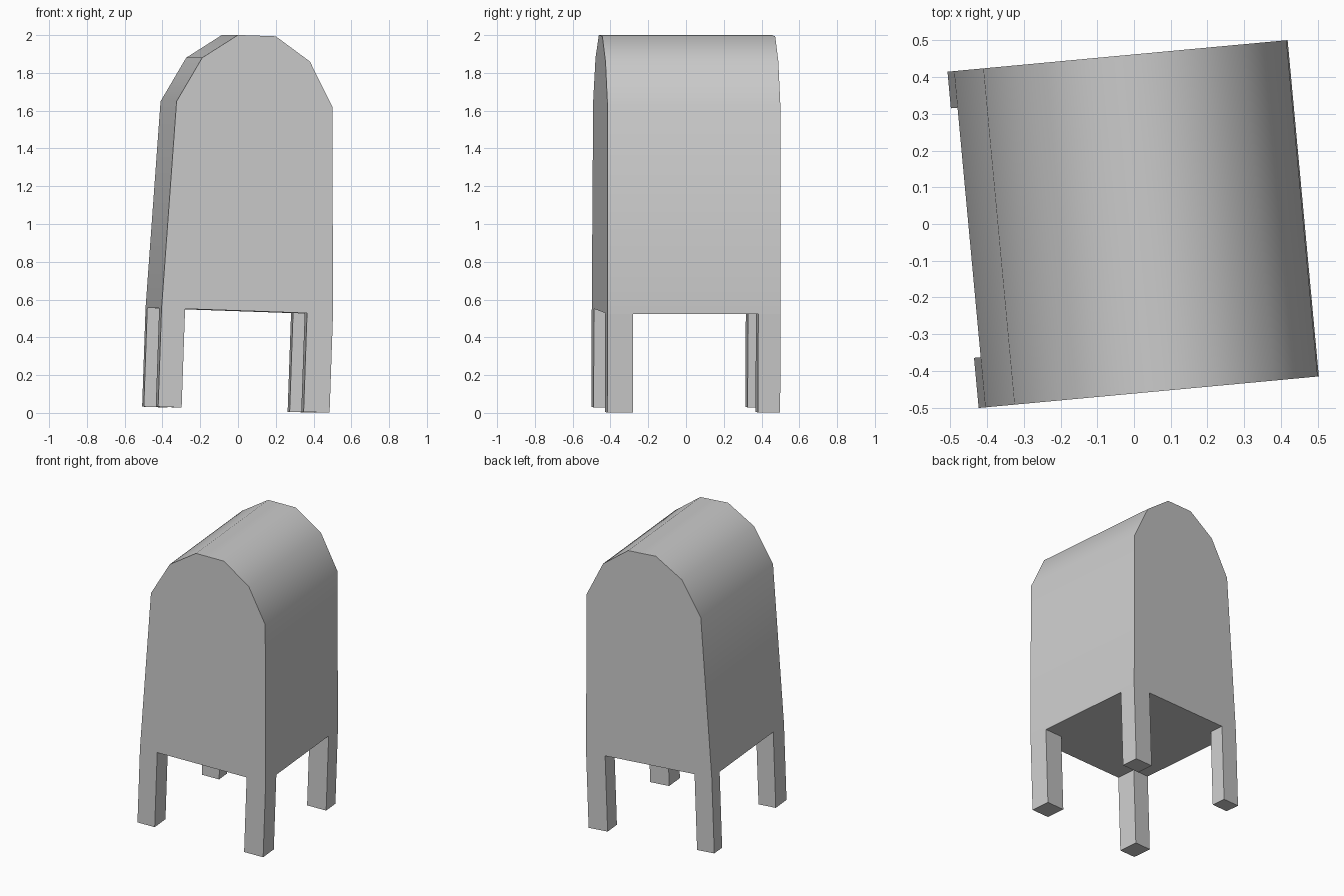
import bpy, bmesh
from math import radians

if "Cube" in bpy.data.objects:
    bpy.data.objects.remove(bpy.data.objects["Cube"])

HALF_W, HALF_D, LEG_H = 0.456, 0.4595, 0.523
LOCATION = (-0.0114, -0.001, 0.0169)
ROTATION = (0, radians(2.0), radians(5.3))   # slight lean and twist of the whole box


def extruded(name, outline, direction):
    """Flat outline pushed along a vector into a closed solid."""
    bm = bmesh.new()
    face = bm.faces.new([bm.verts.new(p) for p in outline])
    res = bmesh.ops.extrude_face_region(bm, geom=[face], use_keep_orig=True)
    moved = [g for g in res["geom"] if isinstance(g, bmesh.types.BMVert)]
    bmesh.ops.translate(bm, verts=moved, vec=direction)
    bmesh.ops.recalc_face_normals(bm, faces=bm.faces)
    mesh = bpy.data.meshes.new(name)
    bm.to_mesh(mesh)
    bm.free()
    obj = bpy.data.objects.new(name, mesh)
    bpy.context.collection.objects.link(obj)
    obj.location, obj.rotation_euler = LOCATION, ROTATION
    return obj


# Body: tapered sides with a faceted arch, mirrored half profile
half = [(HALF_W, LEG_H), (0.4145, 1.619), (0.2865, 1.8545), (0.1005, 1.9815)]
profile = half + [(-x, z) for x, z in reversed(half)]
body = extruded("mailbox_body", [(x, -HALF_D, z) for x, z in profile],
                (0, 2 * HALF_D, 0))

# Rounded roof shading, crisp ends and underside
bpy.context.view_layer.objects.active = body
body.select_set(True)
bpy.ops.object.shade_smooth_by_angle(angle=radians(40))

# Legs: flush with the outer corners, slightly uneven in size
legs = [("front_left_leg", -1, -1, 0.125, 0.137),
        ("front_right_leg", 1, -1, 0.138, 0.136),
        ("back_left_leg", -1, 1, 0.125, 0.100),
        ("back_right_leg", 1, 1, 0.138, 0.118)]
for name, sx, sy, w, d in legs:
    x0, y0 = sx * HALF_W, sy * HALF_D
    x1, y1 = x0 - sx * w, y0 - sy * d
    extruded(name, [(x0, y0, 0), (x1, y0, 0), (x1, y1, 0), (x0, y1, 0)],
             (0, 0, LEG_H))
